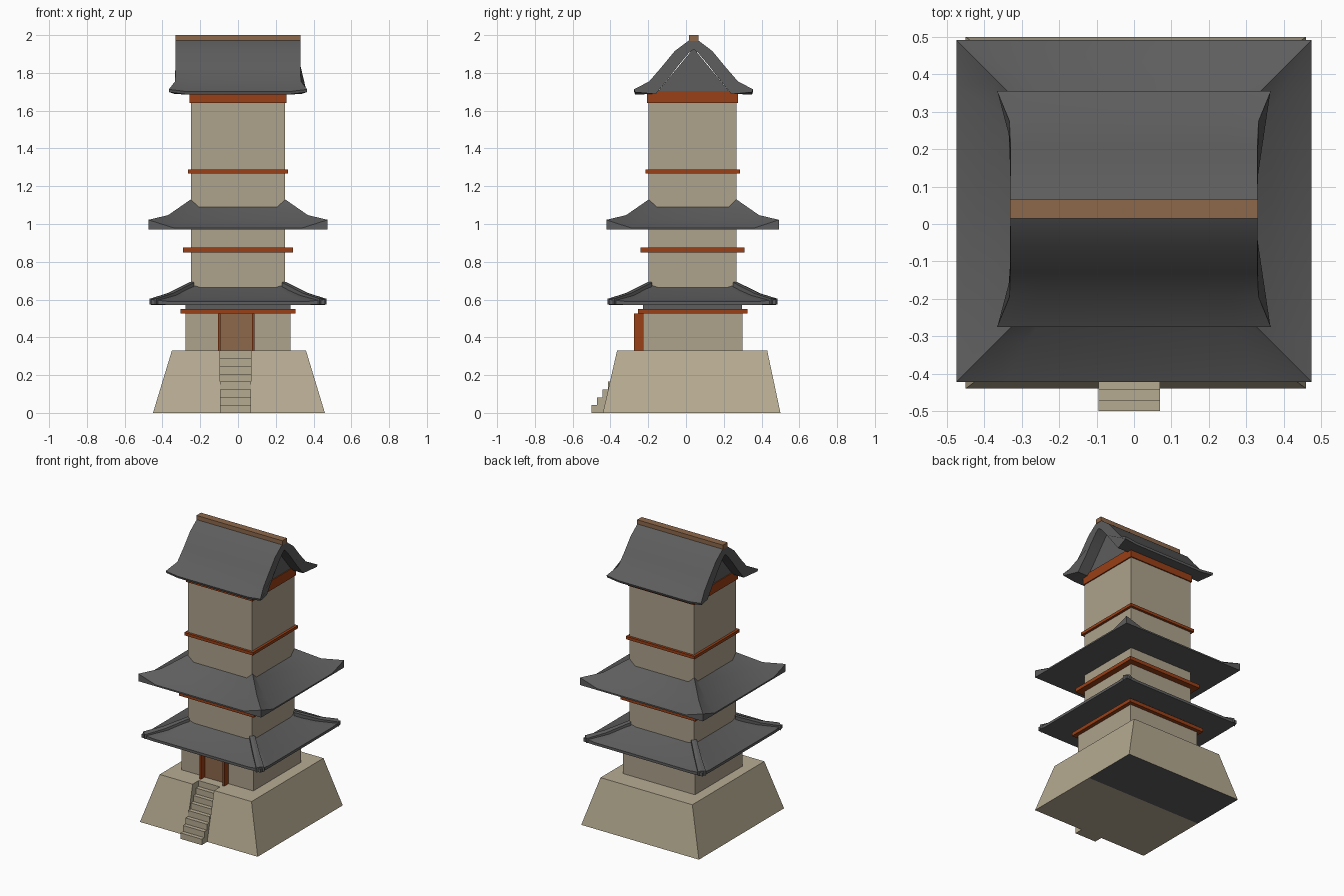
import bpy
import bmesh
from mathutils import Vector

cube = bpy.data.objects.get("Cube")
if cube:
    bpy.data.objects.remove(cube, do_unlink=True)

CY = 0.035  # depth centre of the tower


def material(name, *rgb):
    mat = bpy.data.materials.new(name)
    mat.use_nodes = True
    mat.diffuse_color = (*rgb, 1)
    shader = next(n for n in mat.node_tree.nodes if n.type == 'BSDF_PRINCIPLED')
    shader.inputs["Base Color"].default_value = (*rgb, 1)
    return mat


PLASTER = material("plaster beige", 0.42, 0.36, 0.26)
STONE = material("stone beige", 0.47, 0.41, 0.29)
TILE = material("tile grey", 0.11, 0.11, 0.11)
RED = material("red wood", 0.32, 0.05, 0.008)
BROWN = material("brown wood", 0.27, 0.14, 0.07)


def finish(name, bm, mat, smooth=0):
    """Turn a bmesh into a named object, optionally smooth by angle."""
    bmesh.ops.recalc_face_normals(bm, faces=bm.faces)
    mesh = bpy.data.meshes.new(name)
    bm.to_mesh(mesh)
    bm.free()
    mesh.materials.append(mat)
    obj = bpy.data.objects.new(name, mesh)
    bpy.context.collection.objects.link(obj)
    if smooth:
        bpy.ops.object.select_all(action='DESELECT')
        obj.select_set(True)
        bpy.context.view_layer.objects.active = obj
        bpy.ops.object.shade_smooth_by_angle(angle=smooth)
    return obj


def loft(name, rings, mat, closed=False, smooth=0):
    """Skin a list of point loops; cap the ends or join last to first."""
    bm = bmesh.new()
    loops = [[bm.verts.new(p) for p in ring] for ring in rings]
    pairs = list(zip(loops, loops[1:]))
    if closed:
        pairs.append((loops[-1], loops[0]))
    else:
        bm.faces.new(loops[0])
        bm.faces.new(loops[-1])
    for a, b in pairs:
        for i in range(len(a)):
            j = (i + 1) % len(a)
            bm.faces.new((a[i], a[j], b[j], b[i]))
    return finish(name, bm, mat, smooth)


def rect(x0, x1, y0, y1, z):
    return [(x0, y0, z), (x1, y0, z), (x1, y1, z), (x0, y1, z)]


def box(name, x0, x1, y0, y1, z0, z1, mat):
    return loft(name, [rect(x0, x1, y0, y1, z) for z in (z0, z1)], mat)


def storey(name, half, z0, z1, mat):
    """Box around the tower axis; the plan is a little shallower than wide."""
    depth = half - 0.015
    return box(name, -half, half, CY - depth, CY + depth, z0, z1, mat)


# Sloping stone platform with a slot for the stairs
LEFT, RIGHT, BACK = -0.095, 0.07, -0.27
platform = loft("platform", [rect(-0.45, 0.46, -0.44, 0.5, 0),
                             rect(-0.35, 0.36, -0.365, 0.43, 0.33)], STONE)
cutter = box("stair_cutter", LEFT, RIGHT, -0.7, BACK, -0.2, 0.6, STONE)
cutter.hide_render = True
slot = platform.modifiers.new("stair slot", 'BOOLEAN')
slot.operation = 'DIFFERENCE'
slot.solver = 'EXACT'
slot.object = cutter
bpy.context.view_layer.objects.active = platform
bpy.ops.object.modifier_apply(modifier=slot.name)
bpy.data.objects.remove(cutter, do_unlink=True)

# Grey rear part of the platform underside
bm = bmesh.new()
bm.from_mesh(platform.data)
under = [f for f in bm.faces if f.normal.z < -0.9]
edges = {e for f in under for e in f.edges}
verts = {v for f in under for v in f.verts}
bmesh.ops.bisect_plane(bm, geom=under + list(edges) + list(verts),
                       plane_co=(0, 0.1, 0), plane_no=(0, 1, 0))
platform.data.materials.clear()
for mat in (STONE, TILE):
    platform.data.materials.append(mat)
for f in bm.faces:
    f.material_index = int(f.normal.z < -0.9 and f.calc_center_median().y > 0.1)
bm.to_mesh(platform.data)
bm.free()

# Stairs as an extruded step profile
STEPS = 8
rise, run = 0.33 / STEPS, (BACK + 0.5) / STEPS
profile = [(BACK, 0), (-0.5, 0)]
for i in range(STEPS):
    y = -0.5 + i * run
    profile += [(y, (i + 1) * rise), (y + run, (i + 1) * rise)]
    if i < STEPS - 1:
        continue
loft("stairs", [[(x, y, z) for y, z in profile] for x in (LEFT, RIGHT)], STONE)

# Walls
storey("lower_wall", 0.278, 0.33, 0.53, PLASTER)
storey("tower_wall", 0.248, 0.53, 1.66, PLASTER)
storey("lower_roof_plinth", 0.277, 0.55, 0.58, TILE)

# Red wooden bands
for name, half, z0, z1 in (("door_band", 0.305, 0.525, 0.55),
                           ("middle_band", 0.29, 0.85, 0.875),
                           ("upper_band", 0.265, 1.268, 1.288),
                           ("top_band", 0.256, 1.64, 1.705)):
    storey(name, half, z0, z1, RED)

# Door between two posts
box("door_panel", -0.1, 0.08, -0.234, -0.226, 0.33, 0.525, BROWN)
for name, x in (("right_door_post", -0.106), ("left_door_post", 0.074)):
    box(name, x, x + 0.013, -0.275, -0.225, 0.33, 0.525, RED)


def eave_ring(half, inset, z_mid, z_corner):
    """Rectangular ring whose corners sit at another height than its sides."""
    hx, hy = half, half - 0.018
    corners = [Vector((sx * hx, CY + sy * hy, 0))
               for sx, sy in ((-1, -1), (1, -1), (1, 1), (-1, 1))]
    ring = []
    for i, a in enumerate(corners):
        b = corners[(i + 1) % 4]
        for t, z in ((0, z_corner), (inset, z_mid), (1 - inset, z_mid)):
            p = a.lerp(b, t)
            ring.append((p.x, p.y, z))
    return ring


# Skirt roofs with swept corners
skirts = {
    "lower_skirt_roof": ((0.25, 0.1, 0.665, 0.68), (0.36, 0.1, 0.617, 0.625),
                         (0.46, 0.1, 0.59, 0.6), (0.46, 0.1, 0.572, 0.575),
                         (0.245, 0.1, 0.572, 0.572)),
    "upper_skirt_roof": ((0.25, 0.09, 1.09, 1.13), (0.37, 0.11, 1.022, 1.047),
                         (0.475, 0.14, 0.98, 1.022), (0.475, 0.14, 0.97, 0.97),
                         (0.245, 0.09, 0.97, 0.97)),
}
for name, rings in skirts.items():
    loft(name, [eave_ring(*r) for r in rings], TILE, closed=True, smooth=0.8)

# Hip ribs on the lower roof
hip_path = ((0.245, 0.695, 0.018), (0.36, 0.637, 0.022), (0.45, 0.608, 0.026))
for sx, side in ((-1, "right"), (1, "left")):
    for sy, end in ((-1, "front"), (1, "back")):
        rings = []
        for half, z, w in hip_path:
            x, y = sx * half, CY + sy * (half - 0.018)
            ox, oy = -sy * w * 0.7, sx * w * 0.7
            rings.append([(x + ox, y + oy, z - 0.035), (x + ox, y + oy, z - 0.004),
                          (x, y, z), (x - ox, y - oy, z - 0.004),
                          (x - ox, y - oy, z - 0.035)])
        loft(f"{end}_{side}_hip_rib", rings, TILE)

# Top gable roof: curved slab, (depth, height, half width) from ridge to eave
RIDGE = 0.04
upper = ((0, 1.985, 0.33), (0.03, 1.968, 0.33), (0.1, 1.915, 0.33),
         (0.17, 1.83, 0.33), (0.235, 1.755, 0.333), (0.315, 1.713, 0.366))
lower = ((0, 1.925, 0.33), (0.025, 1.905, 0.33), (0.08, 1.84, 0.33),
         (0.13, 1.775, 0.33), (0.2, 1.688, 0.335), (0.31, 1.698, 0.364))


def slope_line(points, sign, side, part):
    """One cross-section edge; inner sections droop slightly at the eave."""
    line = []
    for d, z, w in points:
        droop = 0.012 * (d > 0.3) * (part < 1)
        line.append((side * w * part, RIDGE + sign * d, z - droop))
    return line


sections = []
for side, part in ((-1, 1), (-1, 0.75), (1, 0.75), (1, 1)):
    over = slope_line(upper, -1, side, part)[::-1] + slope_line(upper, 1, side, part)[1:]
    beneath = slope_line(lower, 1, side, part)[::-1] + slope_line(lower, -1, side, part)[1:]
    sections.append(over + beneath)
loft("gable_roof", sections, TILE, smooth=0.5)

# Gable infill and ridge beam
loft("gable_wall", [[(x, RIDGE - 0.19, 1.7), (x, RIDGE + 0.19, 1.7), (x, RIDGE, 1.93)]
                    for x in (-0.25, 0.25)], TILE)
box("ridge_beam", -0.332, 0.332, 0.015, 0.065, 1.968, 2.0, BROWN)
